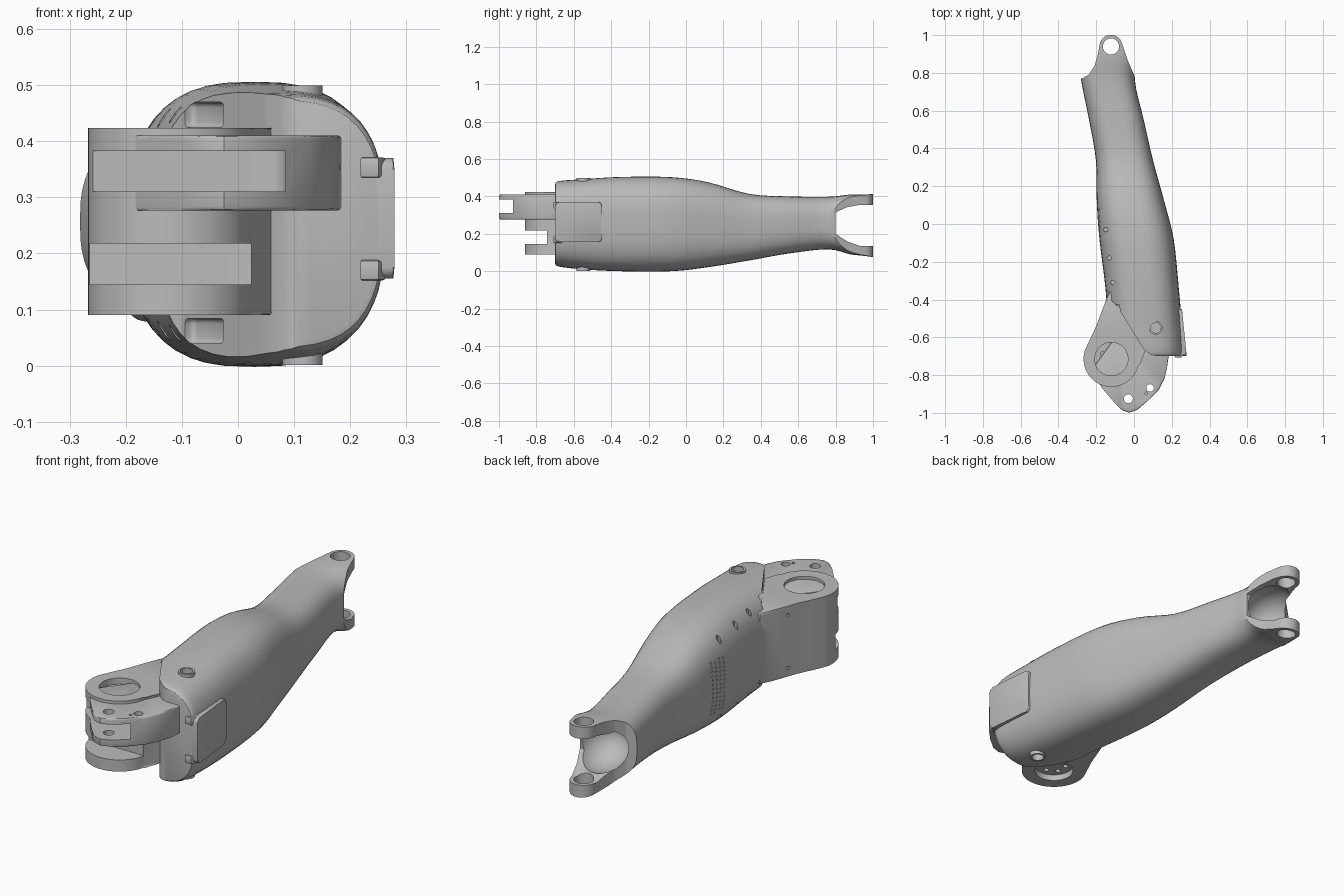
import bpy, bmesh
from math import sin, cos, pi, radians
from mathutils import Matrix, Vector

old = bpy.data.objects.get("Cube")
if old:
    bpy.data.objects.remove(old, do_unlink=True)

grey = bpy.data.materials.new("machined grey")
grey.use_nodes = True
grey.diffuse_color = (0.5, 0.5, 0.5, 1)
grey.node_tree.nodes["Principled BSDF"].inputs["Base Color"].default_value = (0.5, 0.5, 0.5, 1)


def finish(name, bm):
    bmesh.ops.recalc_face_normals(bm, faces=bm.faces)
    mesh = bpy.data.meshes.new(name)
    bm.to_mesh(mesh)
    bm.free()
    mesh.materials.append(grey)
    ob = bpy.data.objects.new(name, mesh)
    bpy.context.collection.objects.link(ob)
    return ob


def arc(cx, cy, r, a0, a1, n=24):
    angles = [radians(a0 + (a1 - a0) * i / n) for i in range(n + 1)]
    return [(cx + r * cos(a), cy + r * sin(a)) for a in angles]


def prism(name, pts, lo, hi, axis="z", bevel=0):
    """Extrude an outline along z (xy points) or x (yz points)."""
    bm = bmesh.new()
    place = (lambda p, h: (p[0], p[1], h)) if axis == "z" else (lambda p, h: (h, p[0], p[1]))
    a = [bm.verts.new(place(p, lo)) for p in pts]
    b = [bm.verts.new(place(p, hi)) for p in pts]
    caps = [bm.faces.new(a), bm.faces.new(b)]
    for i in range(len(pts)):
        j = (i + 1) % len(pts)
        bm.faces.new((a[i], a[j], b[j], b[i]))
    if bevel:
        rim = [e for f in caps for e in f.edges]
        bmesh.ops.bevel(bm, geom=rim, offset=bevel, segments=2, profile=0.5, affect="EDGES")
    return finish(name, bm)


def cylinders(name, items, seg=24):
    """One mesh of separate rods: (centre, radius, length, axis)."""
    bm = bmesh.new()
    for c, r, length, axis in items:
        turn = Matrix.Rotation(pi / 2, 4, "Y") if axis == "x" else Matrix()
        bmesh.ops.create_cone(bm, cap_ends=True, segments=seg, radius1=r, radius2=r,
                              depth=length, matrix=Matrix.Translation(c) @ turn)
    return finish(name, bm)


def cut(targets, cutter):
    for ob in targets:
        m = ob.modifiers.new("cut", "BOOLEAN")
        m.operation, m.solver, m.object = "DIFFERENCE", "EXACT", cutter
        bpy.context.view_layer.objects.active = ob
        bpy.ops.object.modifier_apply(modifier=m.name)
    bpy.data.objects.remove(cutter, do_unlink=True)


def spline(rows, steps):
    """Catmull-Rom through rows of numbers."""
    out = []
    for i in range(len(rows) - 1):
        p0, p1, p2, p3 = (Vector(rows[max(0, min(len(rows) - 1, i + k))]) for k in (-1, 0, 1, 2))
        for s in range(steps):
            t = s / steps
            out.append(p1 + 0.5 * t * (p2 - p0 + t * (2 * p0 - 5 * p1 + 4 * p2 - p3
                                                     + t * (3 * (p1 - p2) + p3 - p0))))
    return out + [Vector(rows[-1])]


# Main shell: y, left x, right x, bottom z, top z
sections = [
    (-0.70, -0.12, 0.25, 0.04, 0.465), (-0.68, -0.13, 0.262, 0.025, 0.482),
    (-0.55, -0.14, 0.255, 0.01, 0.492), (-0.35, -0.15, 0.238, 0.0, 0.504),
    (-0.08, -0.183, 0.21, 0.0, 0.503), (0.12, -0.197, 0.16, 0.022, 0.475),
    (0.34, -0.202, 0.1, 0.058, 0.413), (0.55, -0.238, 0.052, 0.095, 0.40),
    (0.76, -0.28, 0.005, 0.117, 0.398), (0.88, -0.295, 0.03, 0.09, 0.41),
    (1.01, -0.30, 0.05, 0.075, 0.412)]
bm = bmesh.new()
rings, N, POWER = [], 48, 2 / 2.8
for y, x0, x1, z0, z1 in spline(sections, 4):
    ring = []
    for k in range(N):
        a = 2 * pi * k / N
        c, s = cos(a), sin(a)
        u = abs(c) ** POWER * (1 if c > 0 else -1)
        v = abs(s) ** POWER * (1 if s > 0 else -1)
        ring.append(bm.verts.new(((x0 + x1) / 2 + u * (x1 - x0) / 2, y,
                                  (z0 + z1) / 2 + v * (z1 - z0) / 2)))
    rings.append(ring)
for r, q in zip(rings, rings[1:]):
    for k in range(N):
        j = (k + 1) % N
        bm.faces.new((r[k], r[j], q[j], q[k]))
bm.faces.new(rings[0])
bm.faces.new(rings[-1])
shell = finish("arm_shell", bm)

# Slanted front corner that clears the hinge
cut([shell], prism("corner_cut", [(-0.5, -0.40), (-0.13, -0.40), (-0.1, -0.42), (0, -0.58),
                                  (0.05, -0.66), (0.085, -0.69), (0.13, -0.705),
                                  (0.13, -1.1), (-0.5, -1.1)], -0.2, 0.8))

# Rear fork: trim to rounded ears, split them, hollow the socket, bore the eyes
EYE = (-0.122, 0.94)
trim = [(-0.5, 0.765), (-0.275, 0.77), (-0.24, 0.79), (-0.21, 0.835), (-0.193, 0.89)]
trim += arc(*EYE, 0.061, 165, 20)
trim += [(-0.035, 0.87), (0.0, 0.79), (0.04, 0.65), (0.5, 0.65), (0.5, 1.2), (-0.5, 1.2)]
cut([shell], prism("ear_trim", trim, -0.2, 0.8))
cut([shell], prism("fork_split", [(0.8, 0.2), (0.8, 0.315), (0.86, 0.342), (0.93, 0.355),
                                  (1.1, 0.355), (1.1, 0.135), (0.93, 0.135), (0.86, 0.16)],
                   -0.6, 0.4, "x"))
bm = bmesh.new()
bmesh.ops.create_uvsphere(bm, u_segments=32, v_segments=20, radius=1,
                          matrix=Matrix.Translation((-0.132, 0.82, 0.255))
                          @ Matrix.Diagonal((0.12, 0.15, 0.118, 1)))
cut([shell], finish("socket_hollow", bm))
cut([shell], cylinders("eye_bore", [((*EYE, 0.25), 0.043, 1, "z")], 32))

# Hinge block and the longer upper lug
HUB = (-0.12, -0.715)
hub_outline = arc(*HUB, 0.147, 160, 350, 36) + [(0.09, -0.6), (-0.05, -0.36), (-0.135, -0.36),
                                                (-0.155, -0.42), (-0.2, -0.54)]
hinge = prism("hinge_block", hub_outline, 0.09, 0.424, bevel=0.008)
lug = prism("upper_lug", [(-0.23, -0.78), (-0.16, -0.88), (-0.1, -0.95), (-0.065, -0.985),
                          (-0.025, -0.999), (0.02, -0.982), (0.075, -0.935), (0.13, -0.88),
                          (0.16, -0.82), (0.175, -0.76), (0.185, -0.69), (0.15, -0.6),
                          (-0.1, -0.6)], 0.277, 0.41, bevel=0.006)


def pocket(targets, x, y, z0, z1):
    outline = [(-0.6, y)] + arc(x - 0.03, y - 0.03, 0.03, 90, 0, 6) + [(x, -1.2), (-0.6, -1.2)]
    cut(targets, prism("pocket", outline, z0, z1))


pocket([hinge, lug], 0.085, -0.765, 0.31, 0.383)
pocket([hinge], 0.04, -0.74, 0.145, 0.218)

# Bearing recesses with bolt circles, and pin holes in the lug
cut([hinge], cylinders("bearing_recess", [((*HUB, z), 0.088, 0.04, "z") for z in (0.415, 0.099)], 40))
bolts = []
for i in range(6):
    a = 2 * pi * i / 6 + pi / 6
    for z in (0.40, 0.115):
        bolts.append(((HUB[0] + 0.054 * cos(a), HUB[1] + 0.054 * sin(a), z), 0.012, 0.05, "z"))
cut([hinge], cylinders("bolt_holes", bolts, 12))
cut([lug], cylinders("pin_holes", [((-0.03, -0.925, 0.35), 0.024, 0.4, "z"),
                                   ((0.085, -0.868, 0.35), 0.02, 0.4, "z"),
                                   ((0.065, -0.897, 0.41), 0.007, 0.03, "z")], 20))

# Threaded bosses, top and bottom
boss = cylinders("threaded_bosses", [((0.115, -0.55, z), 0.036, 0.05, "z") for z in (0.474, 0.026)], 32)
cut([shell, boss], cylinders("boss_bore", [((0.115, -0.55, z), 0.027, 0.1, "z")
                                           for z in (0.505, -0.005)], 28))

# Screw holes and vent perforations along the flat side
holes = []
for x, y in ((-0.15, -0.03), (-0.132, -0.18), (-0.112, -0.31)):
    holes += [((x, y, z), 0.012, 0.2, "z") for z in (0.515, -0.015)]
for col in range(4):
    for row in range(13):
        holes.append(((-0.2, -0.02 + 0.032 * col, 0.12 + 0.02 * row + 0.01 * (col % 2)),
                      0.005, 0.06, "x"))
cut([shell], cylinders("small_holes", holes, 8))
cut([hinge], cylinders("side_holes", [((-0.2, -0.5, z), 0.008, 0.09, "x") for z in (0.13, 0.38)], 10))

# Rounded ports in the slanted face
for z in (0.447, 0.062):
    bm = bmesh.new()
    bmesh.ops.create_cube(bm, size=1, matrix=Matrix.Translation((-0.06, -0.484, z))
                          @ Matrix.Rotation(radians(-58), 4, "Z")
                          @ Matrix.Diagonal((0.13, 0.04, 0.045, 1)))
    bmesh.ops.bevel(bm, geom=bm.edges[:], offset=0.01, segments=3, profile=0.5, affect="EDGES")
    cut([shell], finish("port", bm))

# Side cover with rounded corners, leaning with the shell
R = 0.02
cover_outline = []
for cy, cz, a in ((-0.47, 0.35, 0), (-0.68, 0.35, 90), (-0.68, 0.175, 180), (-0.47, 0.175, 270)):
    cover_outline += arc(cy, cz, R, a, a + 90, 6)
cover = prism("side_cover", cover_outline, 0.215, 0.279, "x", 0.006)
for v in cover.data.vertices:
    v.co.x -= 0.1 * (v.co.y + 0.7)

# Cover screw tabs on the front face
tabs = []
for name, z in (("upper", 0.353), ("lower", 0.17)):
    tabs.append(prism(name + "_cover_tab", [(0.218, -0.708), (0.25, -0.708), (0.262, -0.69),
                                            (0.262, -0.66), (0.218, -0.66)],
                      z - 0.018, z + 0.018, bevel=0.004))

for ob in [shell, hinge, lug, boss, cover] + tabs:
    bpy.ops.object.select_all(action="DESELECT")
    ob.select_set(True)
    bpy.context.view_layer.objects.active = ob
    bpy.ops.object.shade_smooth_by_angle(angle=radians(32))
